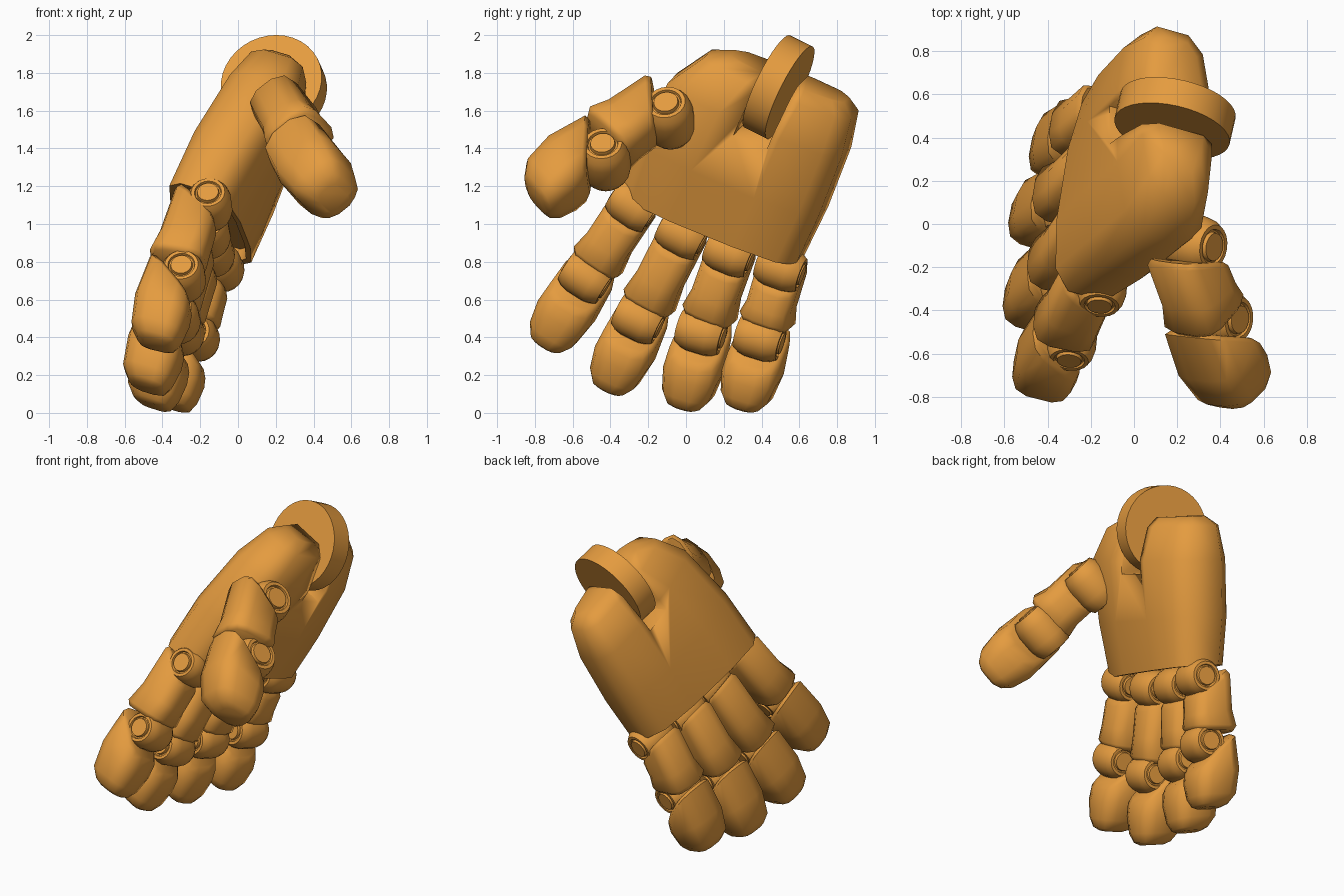
import bpy, bmesh
from math import radians
from mathutils import Vector, Matrix

if "Cube" in bpy.data.objects:
    bpy.data.objects.remove(bpy.data.objects["Cube"])

mat = bpy.data.materials.new("orange_shell")
mat.diffuse_color = (0.78, 0.33, 0.05, 1)
mat.use_nodes = True
mat.node_tree.nodes["Principled BSDF"].inputs["Base Color"].default_value = mat.diffuse_color

# Rounded-box cross-section shared by the palm and all finger shells
HALF = [(1, .45), (.82, .84), (.35, 1), (-.35, 1), (-.82, .84), (-1, .45)]
PROFILE = HALF + [(-x, -y) for x, y in HALF]


def frame(origin, axis, along, side):
    """Axes: x = hinge axis, y = length, z = towards 'side'."""
    v = Vector(along).normalized()
    u = Vector(axis)
    u = (u - v * u.dot(v)).normalized()
    n = u.cross(v)
    if n.dot(Vector(side)) < 0:
        n.negate()
    m = Matrix((u, v, n)).transposed().to_4x4()
    m.translation = origin
    return m


def finish(name, bm, angle=35):
    bmesh.ops.recalc_face_normals(bm, faces=bm.faces)
    me = bpy.data.meshes.new(name)
    bm.to_mesh(me)
    bm.free()
    ob = bpy.data.objects.new(name, me)
    bpy.context.collection.objects.link(ob)
    me.materials.append(mat)
    bpy.ops.object.select_all(action='DESELECT')
    ob.select_set(True)
    bpy.context.view_layer.objects.active = ob
    bpy.ops.object.shade_smooth_by_angle(angle=radians(angle))
    return ob


def loft(name, m, sections, angle=55):
    """Sections: (length, w centre, n centre, half w, half n, shear by n, shear by w, twist)."""
    bm = bmesh.new()
    rings = []
    for l, wc, nc, hw, hn, sn, sw, tw in sections:
        rings.append([bm.verts.new(m @ Vector((wc + a * hw, l + sn * b * hn + sw * a * hw,
                                               nc + b * hn + tw * a * hw))) for a, b in PROFILE])
    k = len(PROFILE)
    for r0, r1 in zip(rings, rings[1:]):
        for i in range(k):
            bm.faces.new((r0[i], r0[(i + 1) % k], r1[(i + 1) % k], r1[i]))
    bm.faces.new(rings[0])
    bm.faces.new(rings[-1])
    return finish(name, bm, angle)


def lathe(name, centre, axis, profile, steps):
    """Symmetric drum; profile holds (half-length, radius) from the middle out to the end."""
    pts = [(-h, r) for h, r in reversed(profile)] + profile
    m = Vector(axis).to_track_quat('Z', 'Y').to_matrix().to_4x4()
    m.translation = centre
    bm = bmesh.new()
    verts = [bm.verts.new(m @ Vector((r, 0, h))) for h, r in pts]
    edges = [bm.edges.new(e) for e in zip(verts, verts[1:])]
    bmesh.ops.spin(bm, geom=verts + edges, cent=m.translation, axis=Vector(axis).normalized(),
                   angle=radians(360), steps=steps)
    bmesh.ops.remove_doubles(bm, verts=bm.verts, dist=1e-4)
    bmesh.ops.holes_fill(bm, edges=[e for e in bm.edges if e.is_boundary])
    return finish(name, bm)


def digit(name, knuckle, middle, tip, axis, back, s=1.0, lift=0.0, side=0.0):
    """Two hinge drums with pins and two hooded shells."""
    k, mid, t = Vector(knuckle), Vector(middle), Vector(tip)
    f1, f2 = frame(k, axis, mid - k, back), frame(mid, axis, t - mid, back)
    drum = [(.05 * s, .118 * s), (.09 * s, .108 * s), (.12 * s, .09 * s), (.12 * s, .072 * s),
            (.108 * s, .068 * s), (.108 * s, .06 * s), (.125 * s, .056 * s)]
    for f, part in ((f1, "knuckle"), (f2, "middle")):
        lathe(f"{name}_{part}_hinge", f.translation, f.col[0].to_3d(), drum, 20)
    n1, n2 = (mid - k).length, (t - mid).length
    loft(f"{name}_inner_shell", f1, [
        (.03, side, .06 + lift, .105 * s, .12 * s, -.65, 0, 0),
        (.06, side, .06 + lift, .124 * s, .137 * s, -.6, 0, 0),
        (n1 * .55, side, .055 + lift, .123 * s, .14 * s, -.1, 0, 0),
        (n1 - .1, side, .06 + lift, .142 * s, .15 * s, .05, 0, 0),
        (n1 - .07, side, .06 + lift, .122 * s, .13 * s, .05, 0, 0)])
    loft(f"{name}_outer_shell", f2, [
        (.05, 0, .045 + lift, .12 * s, .13 * s, -.75, 0, 0),
        (.075, 0, .045 + lift, .144 * s, .152 * s, -.75, 0, 0),
        (n2 * .52, 0, .04 + lift, .152 * s, .158 * s, -.2, 0, 0),
        (n2 * .83, 0, .025 + lift * .6, .13 * s, .138 * s, 0, 0, 0),
        (n2 * .96, 0, .01 + lift * .3, .092 * s, .105 * s, 0, 0, 0),
        (n2, 0, .005, .06 * s, .07 * s, 0, 0, 0)])


# Palm directions: across (towards index), along (towards fingers), inner side
W, L, N = (-.12, -.89, .44), (-.36, -.37, -.86), (.93, -.26, -.28)
palm_frame = frame(Vector((.015, .3, 1.35)), W, L, N)
palm = loft("palm", palm_frame, [
    (-.535, -.06, .0, .32, .11, 0, 0, .17),
    (-.475, -.035, .005, .415, .175, 0, 0, .17),
    (-.27, .005, .02, .495, .225, 0, 0, .14),
    (.1, .015, .0, .52, .225, 0, .03, .06),
    (.42, .015, -.01, .51, .2, 0, .07, 0),
    (.42, .015, -.01, .47, .17, 0, .07, 0),
    (.35, .015, -.01, .46, .16, 0, .07, 0)])

# Wrist slot cut through the palm
bm = bmesh.new()
bmesh.ops.create_cube(bm, size=1, matrix=palm_frame @ Matrix.Translation((-.035, -.49, 0))
                      @ Matrix.Diagonal((.19, .6, 1, 1)))
cutter = finish("slot_cutter", bm)
cutter.hide_render = True
mod = palm.modifiers.new("slot", 'BOOLEAN')
mod.object, mod.operation, mod.solver = cutter, 'DIFFERENCE', 'EXACT'
bpy.context.view_layer.objects.active = palm
bpy.ops.object.modifier_apply(modifier="slot")
bpy.data.objects.remove(cutter)

# Wrist disc seated in the slot
lathe("wrist_disc", Vector((.19, .49, 1.725)), (-.2, -.87, .43), [(.068, .273)], 36)

# Four fingers: knuckle, middle joint, tip
fingers = {
    "index": ((-.15, -.28, 1.10), (-.29, -.53, .72), (-.43, -.745, .36)),
    "second": ((-.16, -.02, .95), (-.32, -.25, .50), (-.48, -.41, .13)),
    "third": ((-.14, .23, .85), (-.30, .08, .43), (-.45, -.01, .035)),
    "little": ((-.09, .50, .77), (-.22, .39, .40), (-.35, .30, .03)),
}
for name, pts in fingers.items():
    digit(name + "_finger", *pts, W, -Vector(N))

# Thumb, turned across the palm
digit("thumb", (.26, -.09, 1.56), (.38, -.43, 1.34), (.51, -.79, 1.13),
      (.8, -.25, .5), (-.54, -.53, .59), s=1.15, lift=.025, side=.025)
